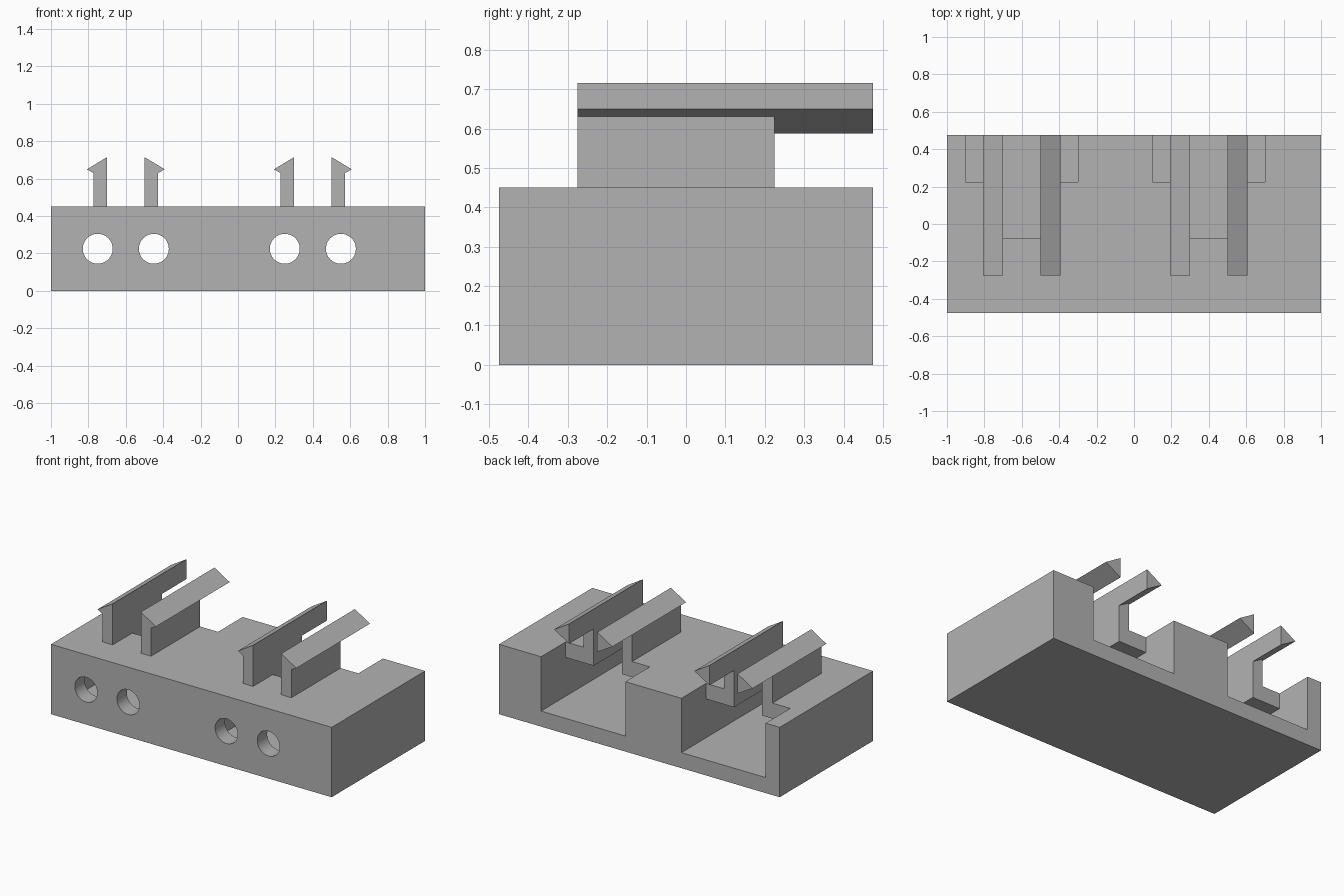
import bpy, bmesh, math
from mathutils import Matrix, Vector

cube = bpy.data.objects.get("Cube")
if cube:
    bpy.data.objects.remove(cube, do_unlink=True)

grey = bpy.data.materials.new("light_grey")
grey.use_nodes = True
COLOUR = (0.45, 0.45, 0.45, 1)
grey.diffuse_color = COLOUR
grey.node_tree.nodes["Principled BSDF"].inputs["Base Color"].default_value = COLOUR


def make_object(name, bm):
    bmesh.ops.recalc_face_normals(bm, faces=bm.faces)
    mesh = bpy.data.meshes.new(name)
    bm.to_mesh(mesh)
    bm.free()
    mesh.materials.append(grey)
    obj = bpy.data.objects.new(name, mesh)
    bpy.context.collection.objects.link(obj)
    return obj


def prism(name, points, depth):
    """Extrude a closed 3D outline along a vector."""
    bm = bmesh.new()
    face = bm.faces.new([bm.verts.new(p) for p in points])
    new = bmesh.ops.extrude_face_region(bm, geom=[face], use_keep_orig=True)
    moved = [v for v in new["geom"] if isinstance(v, bmesh.types.BMVert)]
    bmesh.ops.translate(bm, verts=moved, vec=Vector(depth))
    return make_object(name, bm)


def box(name, x0, x1, y0, y1, z0, z1):
    outline = [(x0, y0, z0), (x1, y0, z0), (x1, y1, z0), (x0, y1, z0)]
    return prism(name, outline, (0, 0, z1 - z0))


def hole(name, x):
    bm = bmesh.new()
    place = Matrix.Translation((x, -0.45, 0.225)) @ Matrix.Rotation(math.pi / 2, 4, "X")
    bmesh.ops.create_cone(bm, cap_ends=True, segments=48, radius1=0.08,
                          radius2=0.08, depth=0.3, matrix=place)
    return make_object(name, bm)


BACK, TOP = 0.475, 0.45
body = box("housing", -1, 1, -BACK, BACK, 0, TOP)
cutters = []

for side, cx in (("right", -0.6), ("left", 0.4)):
    # Rear pocket running under a short roof, open at the back and top rear
    pocket = [(-0.375, 0.1), (0.6, 0.1), (0.6, 0.6), (0.225, 0.6), (0.225, 0.35), (-0.375, 0.35)]
    cutters.append(prism(side + "_pocket_cutter",
                         [(cx - 0.3, y, z) for y, z in pocket], (0.6, 0, 0)))
    # Slot through the roof between the two clips
    cutters.append(box(side + "_slot_cutter", cx - 0.1, cx + 0.1, -0.075, 0.4, 0.2, 0.6))
    # Round front openings
    for dx in (-0.15, 0.15):
        cutters.append(hole(side + "_hole_cutter", cx + dx))

    # Pair of mirrored clips: an upright plus a longer barbed head
    for s, place in ((-1, "outer" if cx < 0 else "inner"), (1, "inner" if cx < 0 else "outer")):
        edge = cx + s * 0.1
        name = f"{side}_{place}_clip"
        post = [(0, TOP), (0.073, TOP), (0.073, 0.63), (0, 0.587)]
        head = [(0, 0.587), (0.073, 0.63), (0.108, 0.65), (0, 0.715)]
        prism(name + "_post", [(edge + s * x, -0.275, z) for x, z in post], (0, 0.5, 0))
        prism(name + "_head", [(edge + s * x, -0.275, z) for x, z in head], (0, 0.75, 0))

# Cut the housing, then discard the cutters
for cutter in cutters:
    cutter.hide_render = True
    mod = body.modifiers.new(cutter.name, "BOOLEAN")
    mod.operation = "DIFFERENCE"
    mod.solver = "EXACT"
    mod.object = cutter
bpy.context.view_layer.update()
graph = bpy.context.evaluated_depsgraph_get()
result = bpy.data.meshes.new_from_object(body.evaluated_get(graph))
body.modifiers.clear()
body.data = result
result.materials.clear()
result.materials.append(grey)
for poly in result.polygons:
    poly.material_index = 0
for cutter in cutters:
    bpy.data.objects.remove(cutter, do_unlink=True)

# Smooth only the round holes
for obj in bpy.context.selected_objects:
    obj.select_set(False)
body.select_set(True)
bpy.context.view_layer.objects.active = body
bpy.ops.object.shade_smooth_by_angle(angle=math.radians(30))
